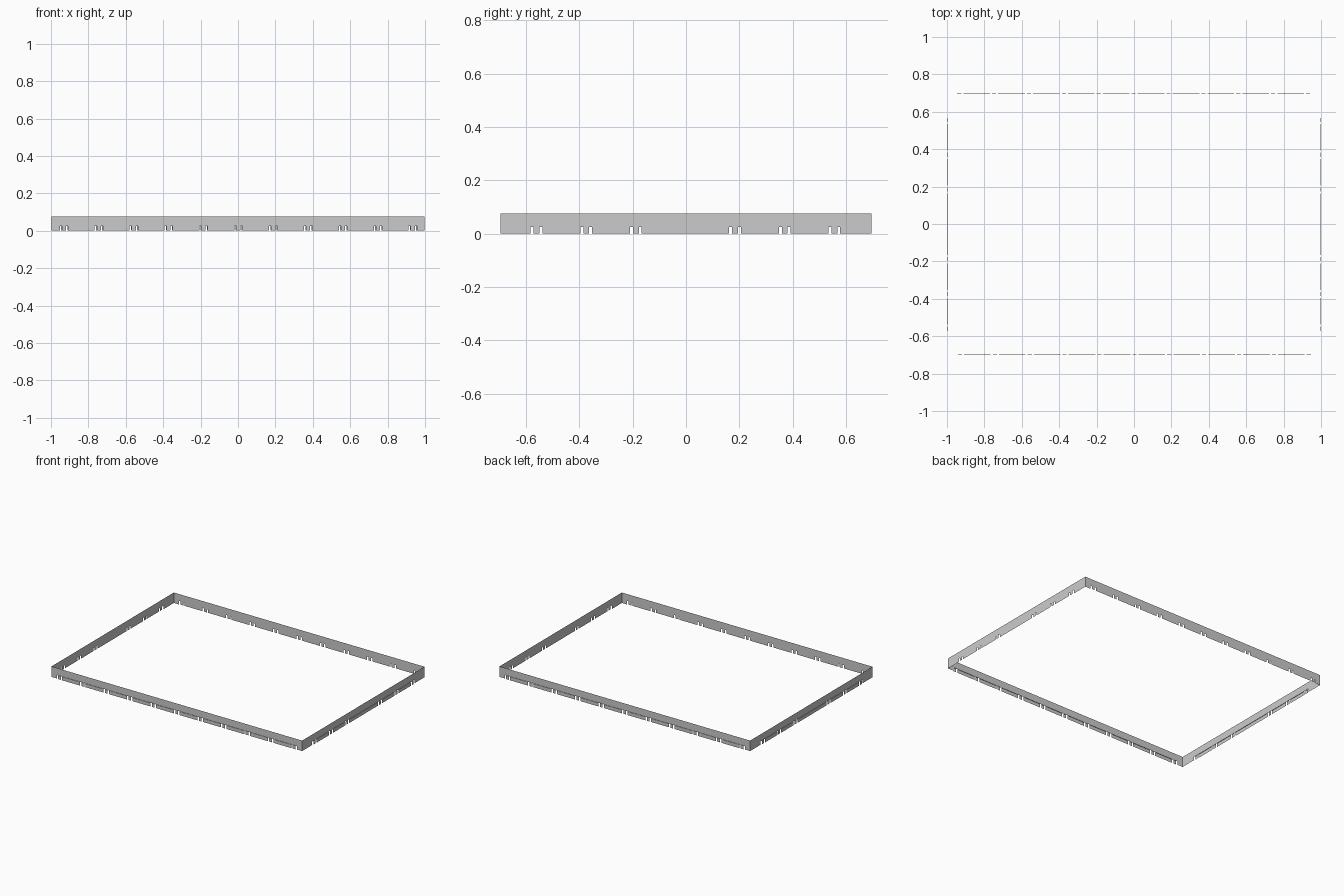
import bpy, bmesh, math
from mathutils import Matrix

if "Cube" in bpy.data.objects:
    bpy.data.objects.remove(bpy.data.objects["Cube"])

H = 0.075       # wall height
NOTCH = 0.025   # notch / lip height
STEP = 0.0035   # how far the lower lip stands out
SLOT = 0.011    # notch width
PAIR = 0.0165   # notch offset from the pair's centre


def wall(name, half, dist, centres, angle):
    """Thin sheet facing -y, with paired notches in an outset lower lip."""
    bm = bmesh.new()

    def quad(*pts):
        bm.faces.new([bm.verts.new(p) for p in pts])

    y = -(dist - STEP)
    slots = sorted(c + s * PAIR for c in centres for s in (-1, 1))

    # upper band
    quad((-half, y, NOTCH), (half, y, NOTCH), (half, y, H), (-half, y, H))

    # lower band: plain ends, outset lip pieces between the notches
    edges = [-half] + [e for s in slots for e in (s - SLOT / 2, s + SLOT / 2)] + [half]
    spans = list(zip(edges[::2], edges[1::2]))
    for i, (a, b) in enumerate(spans):
        end = i in (0, len(spans) - 1)
        yo = y if end else -dist
        quad((a, yo, 0), (b, yo, 0), (b, yo, NOTCH), (a, yo, NOTCH))
        if not end:
            quad((a, yo, NOTCH), (b, yo, NOTCH), (b, y, NOTCH), (a, y, NOTCH))

    bm.transform(Matrix.Rotation(angle, 4, 'Z'))
    me = bpy.data.meshes.new(name)
    bm.to_mesh(me)
    bm.free()
    bpy.context.collection.objects.link(bpy.data.objects.new(name, me))


LX, LY = 1.0, 0.6985
long_c = [0.1865 * i + 0.002 for i in range(-5, 6)]
side_c = [0.186 * i - 0.002 for i in (-3, -2, -1, 1, 2, 3)]

# long walls, then short walls
wall("front_wall", LX - STEP, LY, long_c, 0)
wall("back_wall", LX - STEP, LY, long_c, math.pi)
wall("right_wall", LY - STEP, LX, side_c, math.pi / 2)
wall("left_wall", LY - STEP, LX, [-c for c in side_c], -math.pi / 2)
